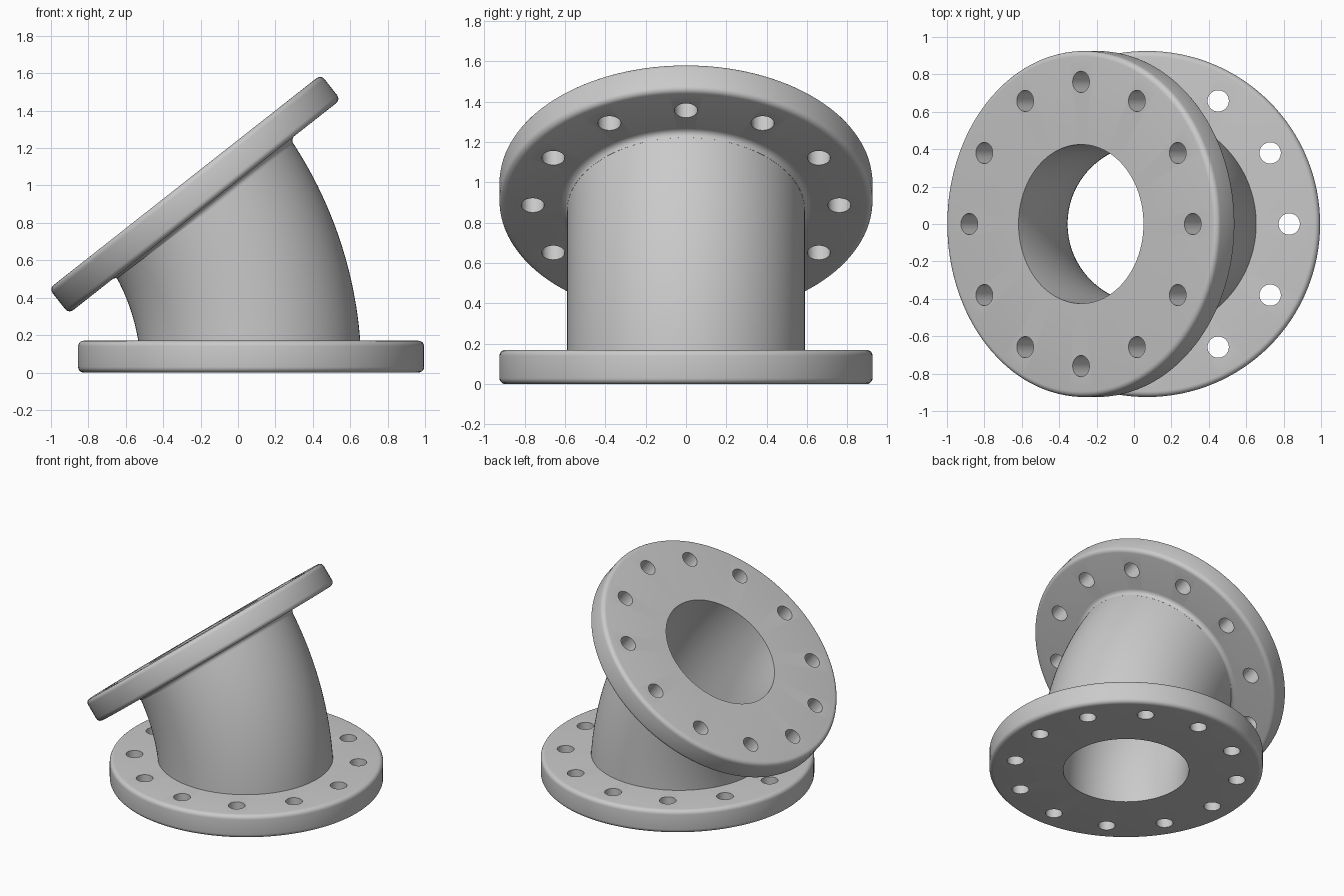
import bpy, bmesh
from math import sin, cos, pi, radians
from mathutils import Matrix

cube = bpy.data.objects.get("Cube")
if cube:
    bpy.data.objects.remove(cube, do_unlink=True)

# Main dimensions
CENTRE_X = 0.07
BEND_RADIUS = 1.65
BEND = radians(38.2)
PIPE_R, BORE_R = 0.59, 0.425
FLANGE_R, THICK, ROUND = 0.925, 0.17, 0.03
BOLT_CIRCLE, BOLT_R, BOLTS = 0.76, 0.057, 12
SIDES = 128

steel = bpy.data.materials.new("grey steel")
steel.use_nodes = True
GREY = (0.59, 0.59, 0.59, 1)
steel.diffuse_color = GREY
steel.node_tree.nodes["Principled BSDF"].inputs["Base Color"].default_value = GREY


def frame(angle):
    """Placement on the bent centre line, z along the pipe."""
    return (Matrix.Translation((CENTRE_X - BEND_RADIUS, 0, 0))
            @ Matrix.Rotation(-angle, 4, 'Y')
            @ Matrix.Translation((BEND_RADIUS, 0, 0)))


def ring_solid(name, stations, matrix=Matrix()):
    """Closed ring through circles given as (placement, radius)."""
    bm = bmesh.new()
    rings = []
    for place, r in stations:
        ring = bmesh.ops.create_circle(bm, segments=SIDES, radius=r, matrix=place)
        rings.append(ring["verts"])
    bm.edges.ensure_lookup_table()
    for a, b in zip(rings, rings[1:] + rings[:1]):
        for i in range(SIDES):
            j = (i + 1) % SIDES
            bm.faces.new((a[i], a[j], b[j], b[i]))
    bmesh.ops.recalc_face_normals(bm, faces=bm.faces)
    return finish(name, bm, matrix)


def finish(name, bm, matrix):
    mesh = bpy.data.meshes.new(name)
    bm.to_mesh(mesh)
    bm.free()
    mesh.materials.append(steel)
    obj = bpy.data.objects.new(name, mesh)
    bpy.context.collection.objects.link(obj)
    obj.matrix_world = matrix
    return obj


def lathe(name, profile, matrix):
    return ring_solid(name, [(Matrix.Translation((0, 0, z)), r) for r, z in profile], matrix)


def smooth(obj):
    bpy.ops.object.select_all(action='DESELECT')
    obj.select_set(True)
    bpy.context.view_layer.objects.active = obj
    bpy.ops.object.shade_smooth_by_angle(angle=radians(30))


def flange(name, matrix):
    """Rounded disc with a bore and a circle of bolt holes; outer face at local z = 0."""
    arc = [i * pi / 2 / 5 for i in range(6)]
    inner = FLANGE_R - ROUND
    profile = [(BORE_R, 0)]
    profile += [(inner + ROUND * sin(t), ROUND - ROUND * cos(t)) for t in arc]
    profile += [(inner + ROUND * cos(t), THICK - ROUND + ROUND * sin(t)) for t in arc]
    profile += [(BORE_R + 0.03, THICK)]
    disc = lathe(name, profile, matrix)

    # Bolt hole cutter
    bm = bmesh.new()
    for i in range(BOLTS):
        place = (Matrix.Rotation(2 * pi * i / BOLTS, 4, 'Z')
                 @ Matrix.Translation((BOLT_CIRCLE, 0, THICK / 2)))
        bmesh.ops.create_cone(bm, cap_ends=True, segments=32, radius1=BOLT_R,
                              radius2=BOLT_R, depth=THICK * 2, matrix=place)
    cutter = finish(name + "_hole_cutter", bm, matrix)
    cutter.hide_render = True
    mod = disc.modifiers.new("bolt holes", 'BOOLEAN')
    mod.operation = 'DIFFERENCE'
    mod.solver = 'EXACT'
    mod.object = cutter
    bpy.context.view_layer.update()
    evaluated = disc.evaluated_get(bpy.context.evaluated_depsgraph_get())
    cut_mesh = bpy.data.meshes.new_from_object(evaluated)
    disc.modifiers.clear()
    disc.data = cut_mesh
    bpy.data.objects.remove(cutter, do_unlink=True)
    smooth(disc)


# Flanges at both ends of the bend
flange("lower_flange", frame(0))
top = frame(BEND) @ Matrix.Rotation(pi, 4, 'X')
flange("upper_flange", top)

# Bent pipe: outer wall buried in the flanges, bore running right through
STEPS = 32
inset = THICK / 2 / BEND_RADIUS
outer = [(frame(inset + (BEND - 2 * inset) * i / STEPS), PIPE_R) for i in range(STEPS + 1)]
bore = [(frame(BEND * (1 - i / STEPS)), BORE_R) for i in range(STEPS + 1)]
smooth(ring_solid("bent_pipe", outer + bore))

# Small fillet where the pipe meets the upper flange
curve = [i * pi / 2 / 6 for i in range(7)]
fillet = [(PIPE_R + ROUND - ROUND * sin(t), THICK + ROUND - ROUND * cos(t)) for t in curve]
fillet += [(PIPE_R - 0.03, THICK + ROUND), (PIPE_R - 0.03, THICK - 0.01),
           (PIPE_R + ROUND, THICK - 0.01)]
shift = BEND_RADIUS * (1 - cos(THICK / BEND_RADIUS))
smooth(lathe("neck_fillet", fillet, top @ Matrix.Translation((-shift, 0, 0))))
